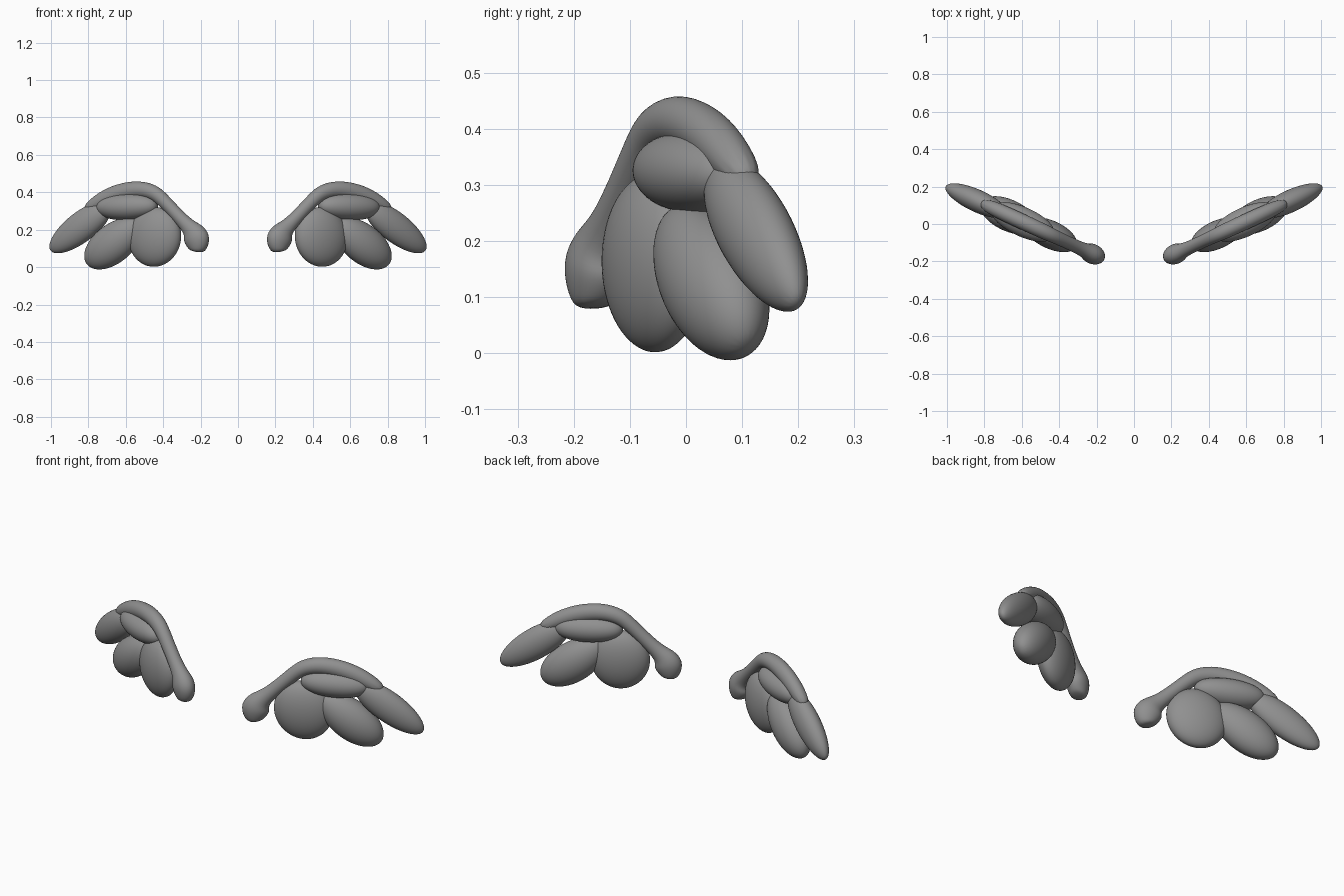
import bpy, bmesh, math
from mathutils import Vector

cube = bpy.data.objects.get("Cube")
if cube:
    bpy.data.objects.remove(cube)

grey = bpy.data.materials.new("stone grey")
grey.use_nodes = True
colour = (0.28, 0.28, 0.28, 1)
grey.diffuse_color = colour
grey.node_tree.nodes["Principled BSDF"].inputs["Base Color"].default_value = colour

SIDES = 12
STEPS = 8
SLOPE = 0.46                                  # each wing sweeps backwards
NORMAL = Vector((-SLOPE, 1, 0)).normalized()


def on_wing(x, z):
    """Point of the slanted wing plane seen at x, z from the front."""
    return Vector((x, SLOPE * (x - 0.57), z))


def loft(name, sections, side):
    """Smooth body through (x, z, half width, half thickness) sections."""
    bm = bmesh.new()
    rings = []
    for i, (x, z, width, thick) in enumerate(sections):
        before = sections[max(i - 1, 0)]
        after = sections[min(i + 1, len(sections) - 1)]
        along = Vector((after[0] - before[0], after[1] - before[1])).normalized()
        ring = []
        for k in range(SIDES):
            angle = math.tau * k / SIDES
            s = width * math.cos(angle)
            p = on_wing(x - along.y * s, z + along.x * s)
            p += NORMAL * thick * math.sin(angle)
            ring.append(bm.verts.new((p.x * side, p.y, p.z)))
        rings.append(ring)
    for ring, following in zip(rings, rings[1:]):
        for k in range(SIDES):
            n = (k + 1) % SIDES
            bm.faces.new((ring[k], ring[n], following[n], following[k]))
    bm.faces.new(rings[0])
    bm.faces.new(rings[-1])
    bmesh.ops.recalc_face_normals(bm, faces=bm.faces)
    for face in bm.faces:
        face.smooth = True
    mesh = bpy.data.meshes.new(name)
    bm.to_mesh(mesh)
    bm.free()
    mesh.materials.append(grey)
    obj = bpy.data.objects.new(name, mesh)
    bpy.context.collection.objects.link(obj)
    subdivision = obj.modifiers.new("smooth", 'SUBSURF')
    subdivision.levels = subdivision.render_levels = 2


def feather(root, tip, width, thick, skew=1.0, fullness=1.0):
    """Sections of a plump oval; skew above one moves the belly to the root."""
    root, tip = Vector(root), Vector(tip)
    sections = []
    for i in range(STEPS + 1):
        angle = math.pi * (0.05 + 0.9 * i / STEPS)
        centre = root.lerp(tip, ((1 - math.cos(angle)) / 2) ** skew)
        swell = math.sin(angle) ** fullness
        sections.append((centre.x, centre.y, width * swell, thick * swell))
    return sections


def arm(points):
    """Sections of a bone, a little flatter where it is wider."""
    return [(x, z, r, 0.6 * r + 0.015) for x, z, r in points]


PARTS = {
    # shoulder knob and the bone that arches over the feathers
    "wing_arm": arm([
        (.22, .08, .03), (.215, .1, .052), (.22, .155, .074), (.237, .195, .056),
        (.28, .23, .034), (.4, .36, .036), (.45, .402, .043), (.53, .42, .047),
        (.63, .403, .048), (.72, .365, .046), (.82, .3, .03)]),
    # overlapping feathers
    "covert_feather": feather((.43, .328), (.757, .318), .077, .083, fullness=.8),
    "inner_feather": feather((.425, .322), (.465, 0), .147, .08),
    "middle_feather": feather((.52, .25), (.805, .01), .108, .09, skew=.92),
    "outer_feather": feather((.69, .332), (1.003, .085), .084, .064, skew=1.1),
}

for label, side in (("left", 1), ("right", -1)):
    for part, sections in PARTS.items():
        loft(label + "_" + part, sections, side)
